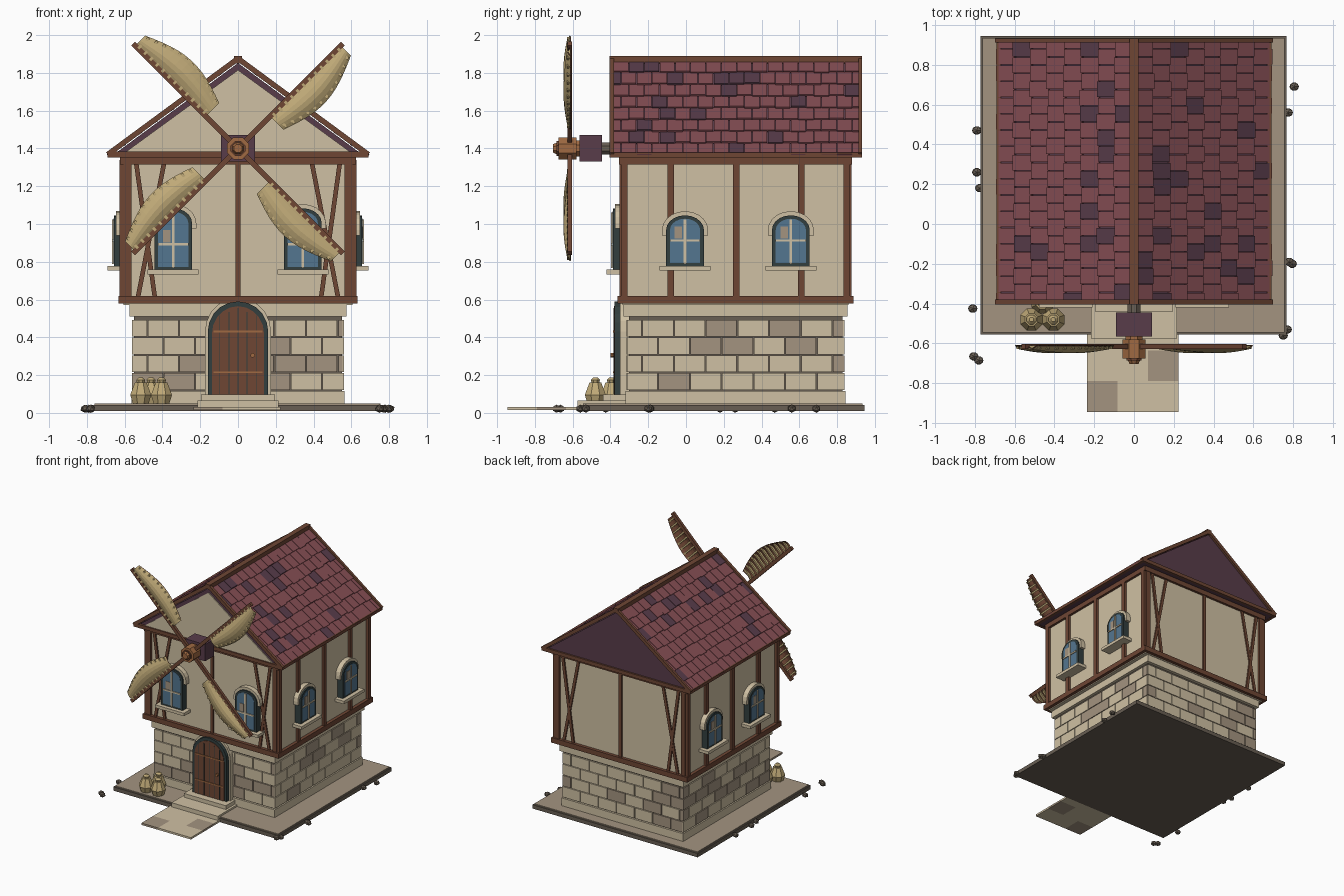
import bpy, bmesh, random
from math import sin, cos, pi, atan2, hypot, radians
from mathutils import Matrix, Vector

random.seed(4)
if "Cube" in bpy.data.objects:
    bpy.data.objects.remove(bpy.data.objects["Cube"])


def material(name, r, g, b):
    rgb = [(c / 255 / 12.92) if c < 10 else ((c / 255 + 0.055) / 1.055) ** 2.4 for c in (r, g, b)]
    mat = bpy.data.materials.new(name)
    mat.use_nodes = True
    mat.diffuse_color = (*rgb, 1)
    mat.node_tree.nodes["Principled BSDF"].inputs["Base Color"].default_value = (*rgb, 1)
    return mat


CREAM = material("cream plaster", 207, 192, 163)
TAUPE = material("taupe stone", 164, 148, 128)
GREY = material("dark grey stone", 104, 94, 83)
WOOD = material("brown timber", 110, 70, 52)
RED = material("red shingle", 134, 78, 84)
PURPLE = material("purple shingle", 88, 60, 74)
DARK = material("dark frame", 50, 62, 62)
GLASS = material("blue glass", 84, 118, 144)
TAN = material("tan canvas", 192, 170, 120)
COPPER = material("copper brown", 160, 106, 66)
I = Matrix.Identity(4)


class Part:
    """Collects solids of one or more materials into a single mesh object."""

    def __init__(self, name, *mats):
        self.name, self.mats, self.bm = name, mats, bmesh.new()

    def paint(self, verts, m):
        for f in {f for v in verts for f in v.link_faces}:
            f.material_index = m

    def box(self, lo, hi, m=0, M=I):
        lo, hi = Vector(lo), Vector(hi)
        T = M @ Matrix.Translation((lo + hi) / 2) @ Matrix.Diagonal((*(hi - lo), 1))
        self.paint(bmesh.ops.create_cube(self.bm, size=1, matrix=T)["verts"], m)
        return self

    def beam(self, p, q, width, y0, y1, M=I):
        """Bar from p to q in the x-z plane."""
        dx, dz = q[0] - p[0], q[1] - p[1]
        T = M @ Matrix.Translation((p[0], 0, p[1])) @ Matrix.Rotation(atan2(dx, dz), 4, "Y")
        return self.box((-width / 2, y0, 0), (width / 2, y1, hypot(dx, dz)), 0, T)

    def prism(self, profile, y0, y1, m=0, M=I):
        """Extrude an x-z profile along y."""
        rings = [[self.bm.verts.new(M @ Vector((x, y, z))) for x, z in profile] for y in (y0, y1)]
        n = len(profile)
        self.bm.faces.new(rings[0])
        self.bm.faces.new(rings[1][::-1])
        for i in range(n):
            j = (i + 1) % n
            self.bm.faces.new((rings[0][j], rings[0][i], rings[1][i], rings[1][j]))
        self.paint(rings[0] + rings[1], m)
        return self

    def cone(self, r1, r2, z0, z1, M=I, m=0, sides=8):
        T = M @ Matrix.Translation((0, 0, (z0 + z1) / 2)) @ Matrix.Rotation(pi / sides, 4, "Z")
        self.paint(bmesh.ops.create_cone(self.bm, cap_ends=True, segments=sides, radius1=r1,
                                         radius2=r2, depth=z1 - z0, matrix=T)["verts"], m)
        return self

    def done(self):
        bmesh.ops.recalc_face_normals(self.bm, faces=self.bm.faces)
        me = bpy.data.meshes.new(self.name)
        self.bm.to_mesh(me)
        self.bm.free()
        for mat in self.mats:
            me.materials.append(mat)
        ob = bpy.data.objects.new(self.name, me)
        bpy.context.collection.objects.link(ob)
        return ob


def arch(half, z0, spring, top, n=10):
    curve = [(half * cos(pi * i / n), spring + (top - spring) * sin(pi * i / n)) for i in range(n + 1)]
    return [(-half, z0), (half, z0)] + curve


def wall(x, y, turn):
    return Matrix.Translation((x, y, 0)) @ Matrix.Rotation(radians(turn), 4, "Z")


# Ground slab, path, steps and pebbles
Part("ground_slab", GREY).box((-.77, -.555, .01), (.765, .945, .042)).done()
Part("ground_top", TAUPE).box((-.76, -.545, .04), (.755, .935, .05)).done()
path = Part("path", CREAM, TAUPE)
for c in range(3):
    for r in range(3):
        x, y = -.235 + c * .153, -.945 + r * .155
        path.box((x, y, .014), (x + .153, y + .155, .03), int((c, r) in ((0, 0), (2, 1))))
path.done()
Part("door_steps", CREAM).box((-.215, -.575, .02), (.215, -.3, .065)).box((-.195, -.44, .06), (.195, -.3, .097)).done()
pebbles = Part("pebbles", GREY)
for x, y in ((-.79, .47), (-.79, .26), (-.775, .18), (-.81, -.425), (-.805, -.665), (-.78, -.685),
             (.805, .69), (.775, .56), (.78, -.19), (.795, -.2), (.77, -.53), (.75, -.56)):
    T = Matrix.Translation((x, y, .022)) @ Matrix.Diagonal((1.1, 1, .9, 1))
    bmesh.ops.create_icosphere(pebbles.bm, subdivisions=1, radius=.024, matrix=T)
pebbles.done()

# Stone ground floor in running bond
CY = .2625
Part("mortar_core", GREY).box((-.55, -.303, .05), (.55, .828, .57)).done()
Part("stone_plinth", CREAM).box((-.565, -.32, .05), (.565, .845, .115)).done()
Part("stone_cornice", CREAM).box((-.575, -.33, .51), (.575, .855, .575)).done()
blocks = Part("stone_blocks", CREAM, TAUPE)
for M, half in ((wall(0, -.303, 0), .56), (wall(.55, CY, 90), .575), (wall(0, .828, 180), .56), (wall(-.55, CY, -90), .575)):
    for r in range(4):
        z, x = .122 + r * .094, -half - (r % 2) * .085
        while x < half - .01:
            a, b = max(x, -half), min(x + .168, half)
            blocks.box((a, -.012, z), (b - .006, .01, z + .088), int(random.random() < .3), M)
            x += .168
blocks.done()

# Plastered upper floor with timber framing
Part("upper_walls", CREAM).box((-.605, -.335, .57), (.605, .86, 1.37)).done()
frame = Part("timber_frame", WOOD)
for z0, z1, g in ((.578, .62, .027), (1.315, 1.36, .02)):
    frame.box((-.605 - g, -.335 - g, z0), (.605 + g, .86 + g, z1))
for M in (wall(0, -.335, 0), wall(0, .86, 180)):
    frame.beam((0, .6), (0, 1.34), .026, -.014, .01, M)
    for s in (-1, 1):
        frame.beam((s * .585, .6), (s * .585, 1.34), .04, -.016, .01, M)
        frame.beam((s * .39, 1.33), (s * .53, .61), .024, -.01, .01, M)
        frame.beam((s * .54, 1.33), (s * .44, .61), .024, -.012, .01, M)
for s in (-1, 1):
    for y in (-.327, -.08, .265, .61, .852):
        frame.box((s * .61 - .017, y - .017, .6), (s * .61 + .017, y + .017, 1.34))
frame.done()


# Arched windows
def window(name, M, z0, top):
    spring = top - .1
    p = Part(name, CREAM, DARK, GLASS, TAUPE)
    p.prism(arch(.122, spring - .03, spring, top), -.04, .01, 0, M)
    p.prism(arch(.1, z0, spring, top - .022), -.052, .01, 1, M)
    p.prism(arch(.08, z0 + .015, spring, top - .04), -.055, -.04, 2, M)
    mid = z0 + .135
    p.box((-.055, -.058, mid + .01), (-.015, -.05, mid + .075), 3, M)
    p.box((-.007, -.062, z0 + .01), (.007, -.05, top - .045), 0, M)
    p.box((-.08, -.062, mid - .006), (.08, -.05, mid + .006), 0, M)
    p.box((-.135, -.085, z0 - .025), (.135, .01, z0), 0, M)
    p.done()


for side, s in (("left", 1), ("right", -1)):
    window(f"front_{side}_window", wall(s * .343, -.335, 0), .758, 1.105)
    for place, y in (("front", -.005), ("rear", .555)):
        window(f"{side}_side_{place}_window", wall(s * .605, y, s * 90), .778, 1.068)

# Plank door with hinges and knob
door = Part("front_door", CREAM, DARK, WOOD, COPPER)
door.prism(arch(.175, .08, .43, .61), -.35, -.3)
door.prism(arch(.16, .095, .43, .59), -.378, -.3, 1)
door.prism(arch(.138, .097, .42, .565), -.382, -.33, 2)
for i in range(-2, 3):
    door.box((i * .048 - .002, -.384, .1), (i * .048 + .002, -.37, .555 - abs(i) * .02), 1)
for z in (.215, .43):
    door.box((-.13, -.387, z - .005), (.13, -.37, z + .005), 3)
door.cone(.012, .012, 0, .025, Matrix.Translation((.078, -.375, .305)) @ Matrix.Rotation(pi / 2, 4, "X"), 3)
door.done()

# Roof body, gable and edge timbers
Part("roof_body", PURPLE).prism([(-.675, 1.355), (.675, 1.355), (0, 1.852)], -.385, .918).done()
Part("front_gable", CREAM).prism([(-.61, 1.37), (.61, 1.37), (0, 1.815)], -.393, -.38).done()
edges = Part("roof_timbers", WOOD)
for y0, y1 in ((-.404, -.38), (.912, .932)):
    edges.beam((-.69, 1.368), (.69, 1.368), .03, y0, y1)
    for s in (-1, 1):
        edges.beam((s * .69, 1.368), (0, 1.876), .028, y0, y1)
edges.box((-.022, -.404, 1.85), (.022, .932, 1.89))
for s in (-1, 1):
    edges.box((s * .68 - .012, -.4, 1.352), (s * .68 + .012, .93, 1.378))
edges.done()

# Overlapping shingles, a few of them purple
LEFT = ((1, 2), (0, 4, 7, 8, 9), (7, 15), (3, 12), (3, 5), (2,), (1, 3, 10), (8,))
RIGHT = ((0, 11), (4, 9, 10, 13), (3, 5, 7, 11, 15), (0,), (), (3,), (3, 15), ())
for name, s, odd in (("left_shingles", 1, LEFT), ("right_shingles", -1, RIGHT)):
    tiles = Part(name, RED, PURPLE)
    slope = Matrix.Diagonal((s, 1, 1, 1)) @ Matrix.Translation((0, 0, 1.854)) @ Matrix.Rotation(atan2(.497, .675), 4, "Y")
    for r in range(8):
        T = slope @ Matrix.Translation((r * .105, 0, 0)) @ Matrix.Rotation(radians(-3), 4, "Y").inverted()
        T = slope @ Matrix.Translation((r * .105, 0, .002)) @ Matrix.Rotation(radians(-4), 4, "Y")
        for c in range(17):
            y = -.383 + (c - .5 * (r % 2)) * .0816
            a, b = max(y, -.383), min(y + .078, .915)
            if b - a > .01:
                drop = random.uniform(-.006, .006)
                tiles.box((0, a, 0), (.108 + drop, b, .012), int(c in odd[r]), T)
    tiles.done()

# Mill shaft, housing and hub
AXIS = Matrix.Translation((0, 0, 1.4)) @ Matrix.Rotation(pi / 2, 4, "X")
Part("mill_shaft", GREY).cone(.035, .035, .38, .6, AXIS).done()
Part("shaft_housing", PURPLE).box((-.09, -.565, 1.33), (.09, -.445, 1.47)).done()
Part("sail_hub", COPPER, WOOD).cone(.045, .045, .56, .585, AXIS).cone(.063, .063, .58, .675, AXIS).cone(
    .042, .042, .67, .685, AXIS, 1).cone(.035, .024, .68, .704, AXIS).done()


# Four cambered sails with ribs behind
def sail_width(u):
    return .1 - .025 * u + .067 * sin(pi * u)


for k in range(4):
    M = Matrix.Translation((0, -.615, 1.4)) @ Matrix.Rotation(radians(45 + 90 * k), 4, "Y")
    Part(f"sail_spar_{k + 1}", WOOD).box((-.014, -.012, .03), (.014, .012, .785), 0, M).done()
    sail = Part(f"sail_{k + 1}", TAN, WOOD)
    NU, NS = 12, 6
    for layer in (0, 1):
        grid = []
        for i in range(NU + 1):
            u = i / NU
            camber = .016 + .018 * sin(pi * u)
            grid.append([sail.bm.verts.new(M @ Vector((sail_width(u) * j / NS, layer * .006 - camber * sin(pi * j / NS),
                                                       .24 + .53 * u))) for j in range(NS + 1)])
        for i in range(NU):
            for j in range(NS):
                f = sail.bm.faces.new((grid[i][j], grid[i][j + 1], grid[i + 1][j + 1], grid[i + 1][j]))
                f.material_index = layer
    for i in range(12):
        u = (i + .5) / 12
        z = .24 + .53 * u
        sail.box((0, -.014, z - .007), (sail_width(u) - .006, .004, z + .007), 0, M)
    sail.done()

# Grain sacks
for n, (x, y) in enumerate(((-.515, -.48), (-.405, -.48), (-.46, -.395))):
    T = Matrix.Translation((x, y, .05))
    Part(f"sack_{n + 1}", TAN).cone(.045, .06, 0, .045, T).cone(.06, .034, .045, .11, T).cone(
        .022, .026, .11, .125, T).cone(.026, .012, .125, .138, T).done()
